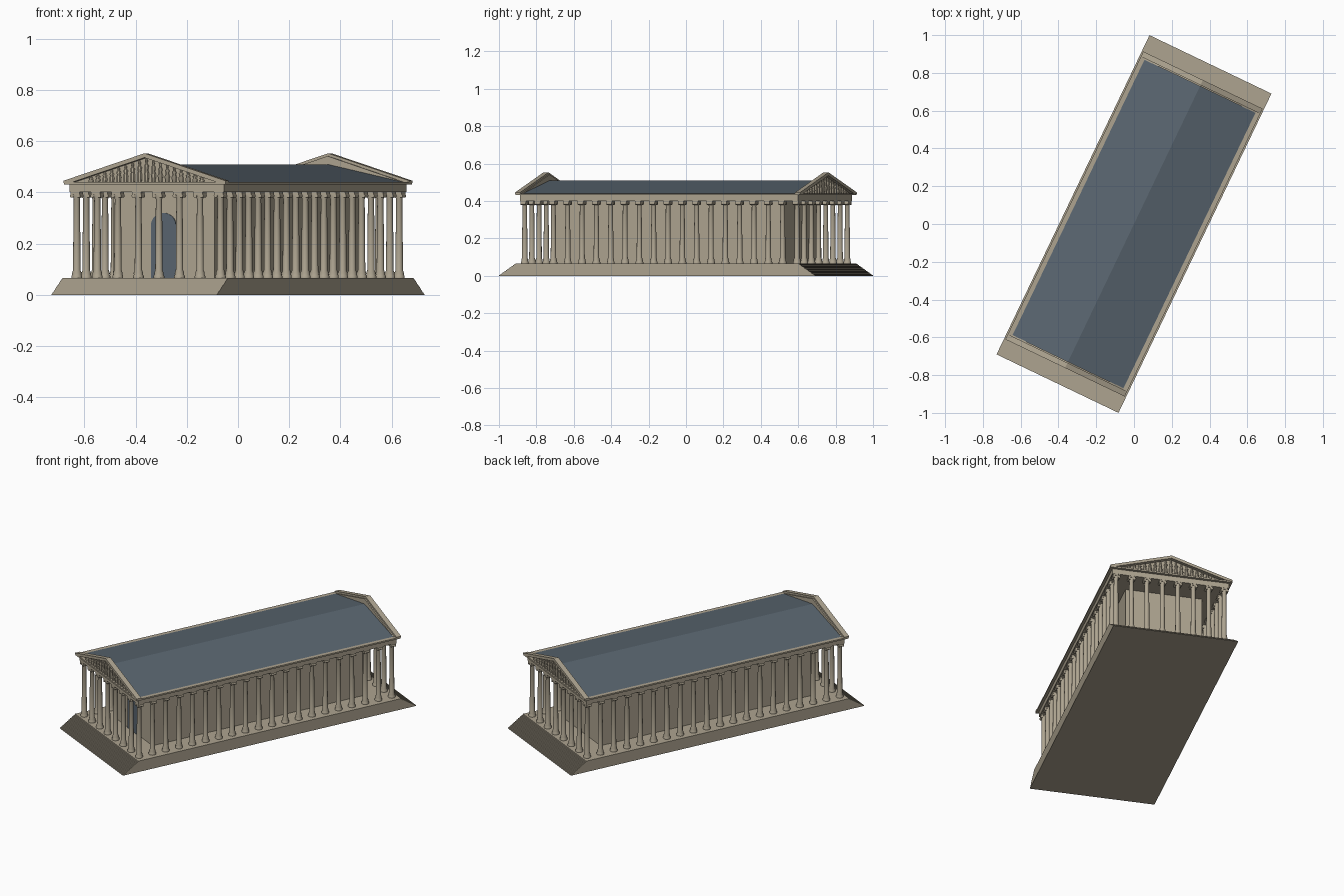
import bpy, bmesh, math
from mathutils import Matrix, Vector

if "Cube" in bpy.data.objects:
    bpy.data.objects.remove(bpy.data.objects["Cube"])

TURN = Matrix.Rotation(math.radians(-25.6), 4, 'Z')   # whole building is turned in plan
FLOOR, EAVE = 0.067, 0.401


def material(name, col):
    m = bpy.data.materials.new(name)
    m.diffuse_color = (*col, 1)
    m.use_nodes = True
    m.node_tree.nodes["Principled BSDF"].inputs["Base Color"].default_value = m.diffuse_color
    return m


STONE = material("stone", (0.42, 0.37, 0.28))
SLATE = material("slate", (0.10, 0.13, 0.16))


def to_mesh(name, bm, mat, smooth=False):
    bmesh.ops.recalc_face_normals(bm, faces=bm.faces)
    me = bpy.data.meshes.new(name)
    bm.to_mesh(me)
    bm.free()
    me.materials.append(mat)
    if smooth:
        me.shade_smooth()
        me.set_sharp_from_angle(angle=math.radians(35))
    return me


def place(name, me, loc=(0, 0, 0), scale=(1, 1, 1)):
    ob = bpy.data.objects.new(name, me)
    bpy.context.collection.objects.link(ob)
    ob.matrix_world = TURN @ Matrix.Translation(loc) @ Matrix.Diagonal((*scale, 1))
    return ob


def add_box(bm, hx, hy, z0, z1):
    bmesh.ops.create_cube(bm, size=1, matrix=Matrix.Translation((0, 0, (z0 + z1) / 2))
                          @ Matrix.Diagonal((2 * hx, 2 * hy, z1 - z0, 1)))


def box(name, hx, hy, z0, z1, mat=STONE):
    bm = bmesh.new()
    add_box(bm, hx, hy, z0, z1)
    place(name, to_mesh(name, bm, mat))


def prism(name, pts, d0, d1, mat=STONE, axis='Y'):
    """Extrude an outline (u, z) from d0 to d1 along the axis."""
    bm = bmesh.new()
    co = (lambda u, z: (u, d0, z)) if axis == 'Y' else (lambda u, z: (d0, u, z))
    face = bm.faces.new([bm.verts.new(co(u, z)) for u, z in pts])
    new = bmesh.ops.extrude_face_region(bm, geom=[face])['geom']
    step = Vector((0, d1 - d0, 0)) if axis == 'Y' else Vector((d1 - d0, 0, 0))
    bmesh.ops.translate(bm, vec=step, verts=[v for v in new if isinstance(v, bmesh.types.BMVert)])
    place(name, to_mesh(name, bm, mat))


def lathe(bm, profile, n):
    rings = [[bm.verts.new((r * math.cos(2 * math.pi * i / n), r * math.sin(2 * math.pi * i / n), z))
              for i in range(n)] for r, z in profile]
    for a, b in zip(rings, rings[1:]):
        for i in range(n):
            bm.faces.new((a[i], a[(i + 1) % n], b[(i + 1) % n], b[i]))
    bm.faces.new(rings[0])
    bm.faces.new(rings[-1])


# Platform with fine steps at both ends
STEPS = 20
half = []
for i in range(STEPS):
    y = 0.937 - 0.103 * i / STEPS
    half += [(y, FLOOR * i / STEPS), (y, FLOOR * (i + 1) / STEPS)]
prism("stepped_platform", half + [(-y, z) for y, z in reversed(half)], -0.358, 0.358, axis='X')

# Inner hall and arched door
box("inner_hall", 0.22, 0.67, FLOOR, EAVE)
arch = [(0.054 * math.cos(math.pi * i / 16), 0.272 + 0.048 * math.sin(math.pi * i / 16)) for i in range(17)]
prism("door", [(-0.054, FLOOR), (0.054, FLOOR)] + arch, -0.674, -0.665, SLATE)

# Column: turned shaft, square cap and two scroll rolls
bm = bmesh.new()
lathe(bm, [(0.021, FLOOR), (0.021, 0.074), (0.018, 0.079), (0.0185, 0.086), (0.0145, 0.097),
           (0.0138, 0.22), (0.012, 0.374), (0.016, 0.386), (0.016, 0.394)], 16)
add_box(bm, 0.019, 0.017, 0.393, EAVE)
for s in (-1, 1):
    bmesh.ops.create_cone(bm, cap_ends=True, segments=12, radius1=0.0075, radius2=0.0075, depth=0.032,
                          matrix=Matrix.Translation((s * 0.0145, 0, 0.387)) @ Matrix.Rotation(math.pi / 2, 4, 'X'))
column = to_mesh("column", bm, STONE, True)
CX, CY, NX, NY = 0.311, 0.807, 8, 20
for s in (-1, 1):
    for i in range(NX):
        place("end_column", column, (-CX + 2 * CX * i / (NX - 1), s * CY, 0))
    for i in range(1, NY - 1):
        place("side_column", column, (s * CX, -CY + 2 * CY * i / (NY - 1), 0))

# Beam, cornice and roof
box("beam", 0.335, 0.825, EAVE, 0.432)
box("cornice", 0.35, 0.842, 0.432, 0.441)
prism("roof", [(-0.335, 0.439), (0.335, 0.439), (0, 0.510)], -0.815, 0.815, SLATE)

# Pediments: sloping frame, recessed panel and a row of figures
bm = bmesh.new()
lathe(bm, [(0.009, 0), (0.011, 0.35), (0.007, 0.5), (0.010, 0.68), (0.004, 0.78),
           (0.006, 0.86), (0.005, 0.95), (0.001, 1.0)], 8)
figure = to_mesh("figure", bm, STONE, True)
for s in (-1, 1):
    prism("sloping_cornice", [(-0.35, 0.437), (-0.31, 0.441), (0, 0.536), (0.31, 0.441), (0.35, 0.437),
                              (0.35, 0.446), (0, 0.553), (-0.35, 0.446)], s * 0.815, s * 0.845)
    prism("pediment_panel", [(-0.33, 0.440), (0.33, 0.440), (0, 0.542)], s * 0.808, s * 0.822)
    for i in range(-8, 9):
        x = i * 0.03
        place("figure", figure, (x, s * 0.827, 0.440), (1, 1, 0.094 * (1 - abs(x) / 0.315)))
